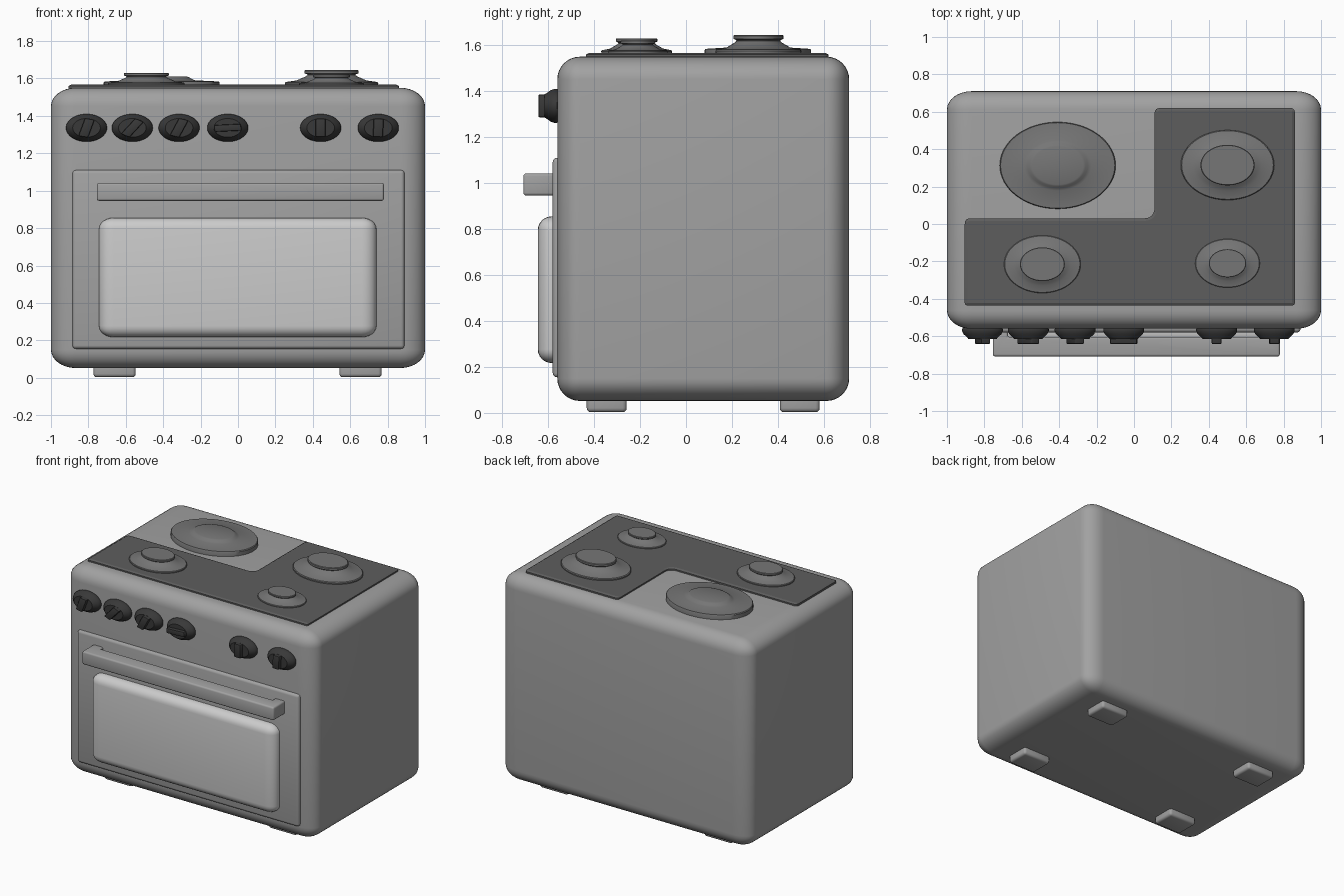
import bpy, bmesh
from math import radians, sin, cos, pi
from mathutils import Matrix, Vector

if "Cube" in bpy.data.objects:
    bpy.data.objects.remove(bpy.data.objects["Cube"])


def material(name, v):
    m = bpy.data.materials.new(name)
    m.diffuse_color = (v, v, v, 1)
    m.use_nodes = True
    m.node_tree.nodes["Principled BSDF"].inputs["Base Color"].default_value = m.diffuse_color
    return m


BODY = material("body_grey", 0.36)
BURNER = material("burner_grey", 0.18)
PLATE = material("plate_dark", 0.11)
KNOB = material("knob_black", 0.04)
GLASS = material("window_light", 0.75)


def finish(name, bm, mat, angle=35):
    bmesh.ops.recalc_face_normals(bm, faces=bm.faces[:])
    me = bpy.data.meshes.new(name)
    bm.to_mesh(me)
    bm.free()
    me.materials.append(mat)
    ob = bpy.data.objects.new(name, me)
    bpy.context.collection.objects.link(ob)
    bpy.ops.object.select_all(action='DESELECT')
    ob.select_set(True)
    bpy.context.view_layer.objects.active = ob
    bpy.ops.object.shade_smooth_by_angle(angle=radians(angle))
    return ob


def box(name, lo, hi, mat, r, segs=3, stretch=1.0):
    """Rounded box between two corners; rounding is stretched along x."""
    lo, hi = Vector(lo), Vector(hi)
    size, mid = hi - lo, (lo + hi) / 2
    bm = bmesh.new()
    bmesh.ops.create_cube(bm, size=1)
    bmesh.ops.scale(bm, vec=(size.x / stretch, size.y, size.z), verts=bm.verts[:])
    bmesh.ops.bevel(bm, geom=bm.edges[:], offset=r, segments=segs, profile=0.5, affect='EDGES')
    bmesh.ops.scale(bm, vec=(stretch, 1, 1), verts=bm.verts[:])
    bmesh.ops.translate(bm, vec=mid, verts=bm.verts[:])
    return finish(name, bm, mat)


def lathe(bm, profile, n=48):
    """Closed solid of revolution around z from (radius, z) points."""
    rings = [[bm.verts.new((r * cos(2 * pi * i / n), r * sin(2 * pi * i / n), z))
              for i in range(n)] for r, z in profile]
    for a, b in zip(rings, rings[1:]):
        for i in range(n):
            j = (i + 1) % n
            bm.faces.new((a[i], a[j], b[j], b[i]))
    bm.faces.new(rings[0])
    bm.faces.new(rings[-1])


# body and feet
box("oven_body", (-1, -0.56, 0.052), (1, 0.71, 1.55), BODY, 0.098, 8, 1.35)
for side, x in (("left", -0.66), ("right", 0.655)):
    for end, y in (("front", -0.345), ("back", 0.495)):
        box(f"foot_{end}_{side}", (x - 0.113, y - 0.087, 0.003), (x + 0.113, y + 0.087, 0.1), BODY, 0.018)

# door, window
box("door_panel", (-0.885, -0.58, 0.155), (0.89, -0.53, 1.11), BODY, 0.018)
box("door_window", (-0.743, -0.645, 0.217), (0.74, -0.5, 0.855), GLASS, 0.06, 6, 1.3)

# handle: U-shaped outline seen from above, extruded upwards
bm = bmesh.new()
outline = [(-0.755, -0.57), (-0.755, -0.708), (0.78, -0.708), (0.78, -0.57),
           (0.7, -0.57), (0.7, -0.605), (-0.675, -0.605), (-0.675, -0.57)]
f = bm.faces.new([bm.verts.new((x, y, 0.946)) for x, y in outline])
ext = bmesh.ops.extrude_face_region(bm, geom=[f])
bmesh.ops.translate(bm, vec=(0, 0, 0.096), verts=[v for v in ext["geom"] if isinstance(v, bmesh.types.BMVert)])
bmesh.ops.recalc_face_normals(bm, faces=bm.faces[:])
bmesh.ops.bevel(bm, geom=bm.edges[:], offset=0.012, segments=3, profile=0.5, affect='EDGES')
finish("door_handle", bm, BODY)

# knobs: turned dial plus a grip bar, stretched sideways
for i, (x, turn) in enumerate([(-0.81, 14), (-0.565, 32), (-0.315, 20), (-0.055, 86), (0.442, 0), (0.75, 2)]):
    bm = bmesh.new()
    lathe(bm, [(0.068, 0.0), (0.074, 0.012), (0.074, 0.022), (0.069, 0.038), (0.056, 0.056), (0.05, 0.066)])
    grip = bmesh.ops.create_cube(bm, size=1)["verts"]
    bmesh.ops.scale(bm, vec=(0.036, 0.098, 0.06), verts=grip)
    bmesh.ops.translate(bm, vec=(0, 0, 0.062), verts=grip)
    bmesh.ops.bevel(bm, geom=list({e for v in grip for e in v.link_edges}), offset=0.006,
                    segments=2, profile=0.5, affect='EDGES')
    bm.transform(Matrix.Translation((x, -0.55, 1.336)) @ Matrix.Diagonal((1.48, 1, 1, 1))
                 @ Matrix.Rotation(radians(90), 4, 'X') @ Matrix.Rotation(radians(-turn), 4, 'Z'))
    finish(f"control_knob_{i + 1}", bm, KNOB)

# L-shaped hob plate with rounded corners and a sloped rim
bm = bmesh.new()
ell = [(-0.905, -0.435), (0.86, -0.435), (0.86, 0.62), (0.11, 0.62), (0.11, 0.03), (-0.905, 0.03)]
radii = [0.015, 0.015, 0.025, 0.03, 0.06, 0.03]
pts = []
for i, r in enumerate(radii):
    p = Vector(ell[i])
    a = p + (Vector(ell[i - 1]) - p).normalized() * r
    b = p + (Vector(ell[(i + 1) % 6]) - p).normalized() * r
    for k in range(7):
        t = k / 6
        pts.append(a * (1 - t) ** 2 + p * 2 * t * (1 - t) + b * t * t)
f = bm.faces.new([bm.verts.new((p.x, p.y, 1.54)) for p in pts])
ext = bmesh.ops.extrude_face_region(bm, geom=[f])["geom"]
bmesh.ops.translate(bm, vec=(0, 0, 0.02), verts=[v for v in ext if isinstance(v, bmesh.types.BMVert)])
bmesh.ops.recalc_face_normals(bm, faces=bm.faces[:])
top = [g for g in ext if isinstance(g, bmesh.types.BMFace)]
bmesh.ops.inset_region(bm, faces=top, thickness=0.014)
for v in top[0].verts:
    v.co.z = 1.567
finish("hob_plate", bm, PLATE, 20)

# raised burners: base disc, sloped collar, neck and flared cap
burners = [("back_right", 0.5, 0.315, 0.25, 0.187, 0.145, 0.107, 1.645),
           ("front_left", -0.49, -0.215, 0.205, 0.154, 0.12, 0.09, 1.63),
           ("front_right", 0.5, -0.21, 0.173, 0.13, 0.1, 0.075, 1.62)]
for name, x, y, rx, ry, cx, cy, z in burners:
    c, z0 = cx / rx, 1.566
    h = z - z0
    bm = bmesh.new()
    lathe(bm, [(0.99, z0 - 0.02), (1, z0 + 0.12 * h), (0.98, z0 + 0.19 * h), (c * 1.28, z0 + 0.3 * h),
               (c * 1.14, z0 + 0.42 * h), (c * 0.97, z0 + 0.55 * h), (c * 0.88, z0 + 0.66 * h),
               (c * 0.9, z0 + 0.72 * h), (c, z0 + 0.78 * h), (c, z0 + 0.95 * h), (c * 0.97, z)])
    bm.transform(Matrix.Translation((x, y, 0)) @ Matrix.Diagonal((rx, ry, 1, 1)))
    finish(f"burner_{name}", bm, BURNER)

# low hot plate at the back left
bm = bmesh.new()
lathe(bm, [(1, 1.54), (1, 1.578), (0.985, 1.584), (0.58, 1.59), (0.52, 1.597), (0.48, 1.606), (0.44, 1.61)], 64)
bm.transform(Matrix.Translation((-0.408, 0.313, 0)) @ Matrix.Diagonal((0.31, 0.232, 1, 1)))
finish("hot_plate_back_left", bm, BURNER)
